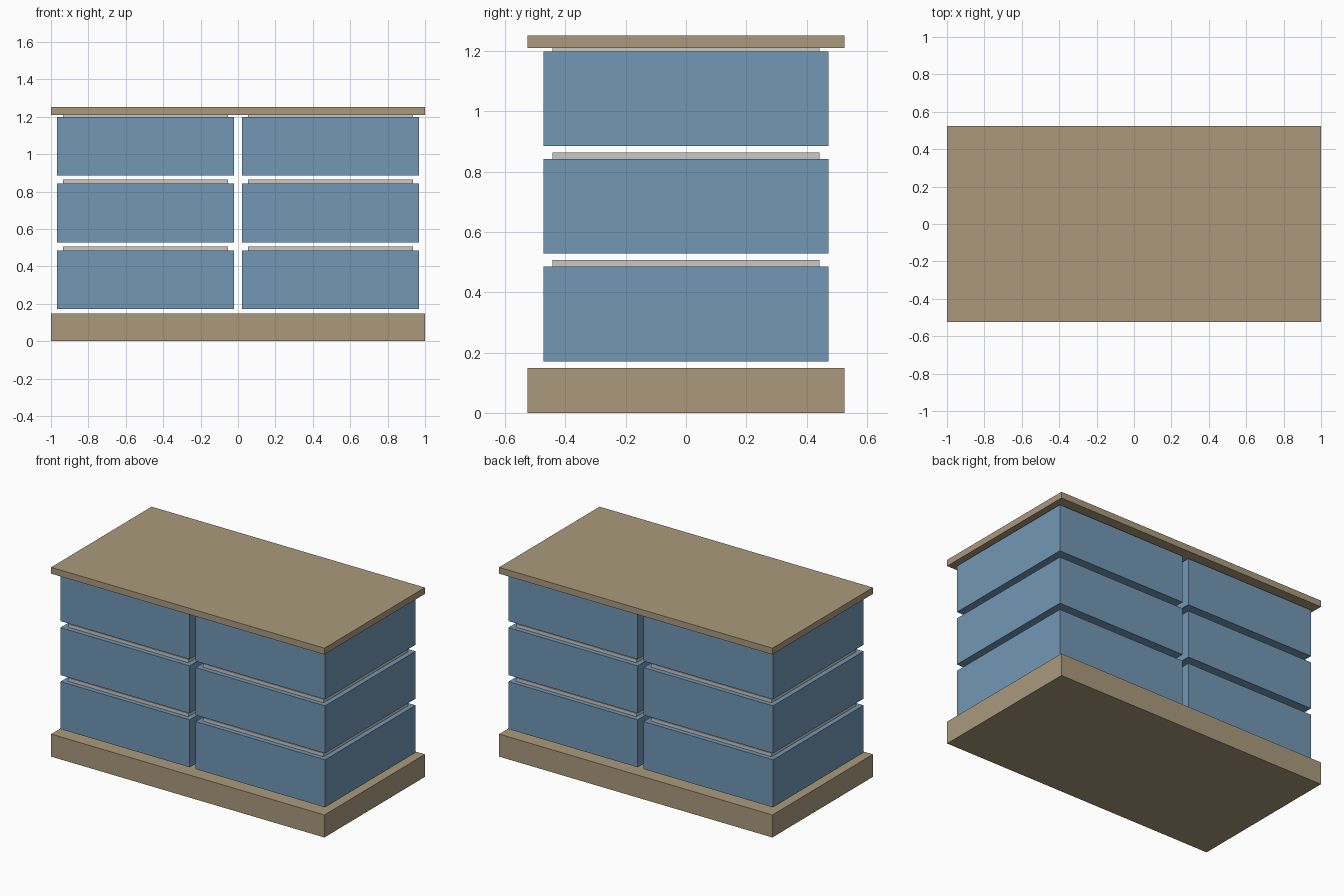
import bpy

cube = bpy.data.objects.get("Cube")
if cube:
    bpy.data.objects.remove(cube, do_unlink=True)


def srgb(c):
    c /= 255
    return c / 12.92 if c <= 0.04045 else ((c + 0.055) / 1.055) ** 2.4


def material(name, *rgb):
    mat = bpy.data.materials.new(name)
    colour = (*[srgb(c) for c in rgb], 1)
    mat.diffuse_color = colour
    mat.use_nodes = True
    for node in mat.node_tree.nodes:
        if node.type == 'BSDF_PRINCIPLED':
            node.inputs["Base Color"].default_value = colour
    return mat


def box(name, x, z0, z1, width, depth, mat):
    bpy.ops.mesh.primitive_cube_add(size=1, location=(x, 0, (z0 + z1) / 2))
    obj = bpy.context.object
    obj.name = name
    obj.scale = (width, depth, z1 - z0)
    bpy.ops.object.transform_apply(location=False, rotation=False, scale=True)
    obj.data.materials.append(mat)
    return obj


wood = material("tan wood", 171, 154, 124)
blue = material("muted blue", 114, 151, 181)
grey = material("light grey", 202, 200, 198)

# Base and top slabs
box("base_slab", 0, 0, 0.149, 2, 1.05, wood)
box("top_slab", 0, 1.21, 1.252, 2, 1.05, wood)

# Two columns of three crates, each with a raised inset lid
for side, x in (("right", -0.495), ("left", 0.495)):
    for row, level in enumerate(("lower", "middle", "upper")):
        z = 0.171 + row * 0.357
        box(f"{level}_{side}_crate", x, z, z + 0.314, 0.946, 0.946, blue)
        box(f"{level}_{side}_lid", x, z + 0.3, z + 0.336, 0.882, 0.884, grey)
